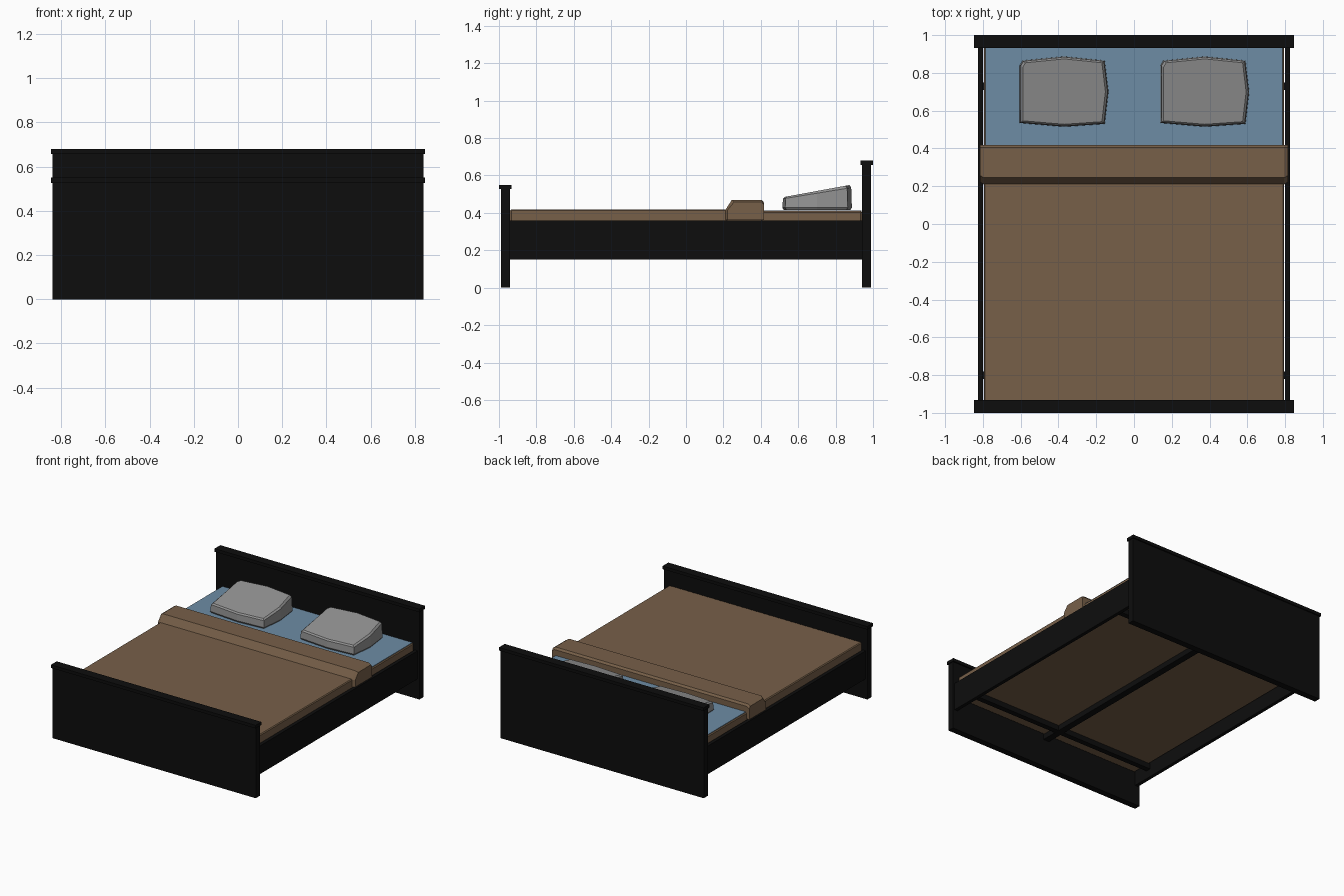
import bpy
import bmesh
from mathutils import Vector

cube = bpy.data.objects.get("Cube")
if cube:
    bpy.data.objects.remove(cube, do_unlink=True)


def material(name, rgb):
    m = bpy.data.materials.new(name)
    m.use_nodes = True
    m.diffuse_color = (*rgb, 1)
    bsdf = m.node_tree.nodes["Principled BSDF"]
    bsdf.inputs["Base Color"].default_value = (*rgb, 1)
    bsdf.inputs["Roughness"].default_value = 0.8
    return m


black_wood = material("black wood", (0.004, 0.004, 0.004))
brown_cloth = material("brown cloth", (0.185, 0.116, 0.066))
blue_sheet = material("blue sheet", (0.155, 0.265, 0.375))
grey_pillow = material("grey pillow", (0.29, 0.29, 0.29))


def finish(name, bm, mat, bevel=0):
    bmesh.ops.recalc_face_normals(bm, faces=bm.faces)
    mesh = bpy.data.meshes.new(name)
    bm.to_mesh(mesh)
    bm.free()
    mesh.materials.append(mat)
    obj = bpy.data.objects.new(name, mesh)
    bpy.context.collection.objects.link(obj)
    if bevel:
        mod = obj.modifiers.new("soft edges", "BEVEL")
        mod.width = bevel
        mod.segments = 1
    return obj


def box(name, low, high, mat, bevel=0):
    bm = bmesh.new()
    bmesh.ops.create_cube(bm, size=1)
    low, high = Vector(low), Vector(high)
    for v in bm.verts:
        v.co = (low + high) / 2 + v.co * (high - low)
    return finish(name, bm, mat, bevel)


def loft(name, rings, mat, bevel=0):
    """Skin a stack of rings with equal point counts and cap both ends."""
    bm = bmesh.new()
    loops = [[bm.verts.new(p) for p in ring] for ring in rings]
    n = len(loops[0])
    for a, b in zip(loops, loops[1:]):
        for i in range(n):
            j = (i + 1) % n
            bm.faces.new((a[i], a[j], b[j], b[i]))
    bm.faces.new(loops[0])
    bm.faces.new(loops[-1])
    return finish(name, bm, mat, bevel)


# Headboard and footboard with overhanging caps
for name, side, height in (("headboard", 1, 0.68), ("footboard", -1, 0.55)):
    y0, y1 = sorted((side * 0.942, side * 0.99))
    box(name, (-0.84, y0, 0), (0.84, y1, height - 0.02), black_wood)
    y0, y1 = sorted((side * 0.932, side))
    box(name + "_cap", (-0.846, y0, height - 0.023), (0.846, y1, height), black_wood)

# Side rails
for name, side in (("left_rail", 1), ("right_rail", -1)):
    x0, x1 = sorted((side * 0.80, side * 0.826))
    box(name, (x0, -0.945, 0.15), (x1, 0.945, 0.36), black_wood)

# Supports under the mattress
for name, y in (("front_crossbar", -0.80), ("back_crossbar", 0.73)):
    box(name, (-0.805, y - 0.02, 0.21), (0.805, y + 0.02, 0.25), black_wood)
box("centre_beam", (-0.025, -0.945, 0.21), (0.025, 0.945, 0.25), black_wood)

# Mattress, sheet and blanket
box("mattress", (-0.793, -0.94, 0.25), (0.793, 0.94, 0.409), brown_cloth, 0.006)
box("sheet", (-0.785, 0.40, 0.408), (0.785, 0.937, 0.413), blue_sheet)
box("blanket", (-0.795, -0.94, 0.35), (0.795, 0.41, 0.418), brown_cloth, 0.006)

# Turned-back fold across the blanket, tapering at its ends
profile = [(0.21, 0.362), (0.21, 0.415), (0.245, 0.47), (0.405, 0.47), (0.417, 0.455), (0.417, 0.362)]
rings = []
for x, shrink in ((-0.815, 0.012), (-0.795, 0), (0.795, 0), (0.815, 0.012)):
    rings.append([(x, y + (shrink if y < 0.3 else 0), z - (shrink if z > 0.42 else 0))
                  for y, z in profile])
loft("blanket_fold", rings, brown_cloth)

# Two wedge pillows, thicker toward the headboard
outline = [(-0.235, -0.165), (0, -0.185), (0.215, -0.17), (0.235, 0),
           (0.215, 0.165), (0, 0.187), (-0.22, 0.165), (-0.235, 0.14)]


def pillow(name, cx):
    def ring(scale, height):
        return [(cx + x * scale, 0.70 + y * scale, height(y)) for x, y in outline]

    loft(name, [
        ring(0.96, lambda y: 0.416),
        ring(1.0, lambda y: 0.428),
        ring(0.98, lambda y: 0.505 + 0.16 * y),
        ring(0.93, lambda y: 0.517 + 0.17 * y),
    ], grey_pillow)


pillow("right_pillow", -0.37)
pillow("left_pillow", 0.375)
